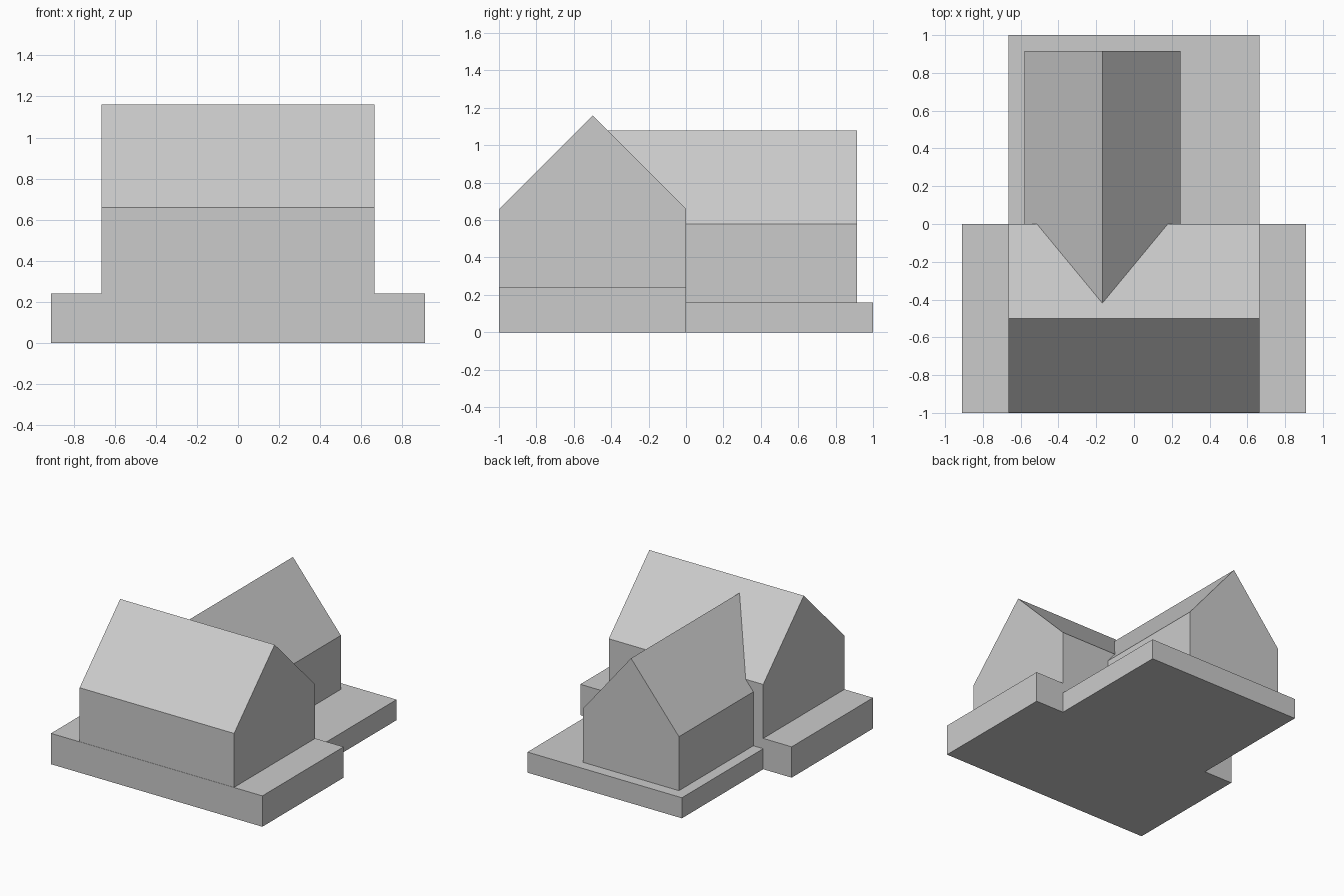
import bpy, bmesh
from mathutils import Vector

if "Cube" in bpy.data.objects:
    bpy.data.objects.remove(bpy.data.objects["Cube"])


def extrude_profile(name, points, sweep):
    """Closed solid from a planar profile swept along a vector."""
    bm = bmesh.new()
    face = bm.faces.new([bm.verts.new(p) for p in points])
    result = bmesh.ops.extrude_face_region(bm, geom=[face], use_keep_orig=True)
    moved = [g for g in result["geom"] if isinstance(g, bmesh.types.BMVert)]
    bmesh.ops.translate(bm, verts=moved, vec=Vector(sweep))
    bmesh.ops.recalc_face_normals(bm, faces=bm.faces)
    mesh = bpy.data.meshes.new(name)
    bm.to_mesh(mesh)
    bm.free()
    obj = bpy.data.objects.new(name, mesh)
    bpy.context.collection.objects.link(obj)
    return obj


def slab(name, half_x, y0, y1, height):
    corners = [(-half_x, y0, 0), (half_x, y0, 0), (half_x, y1, 0), (-half_x, y1, 0)]
    return extrude_profile(name, corners, (0, 0, height))


def gable(a, b, floor, eave, ridge):
    """House-shaped outline as (across, height) pairs."""
    return [(a, floor), (b, floor), (b, eave), ((a + b) / 2, ridge), (a, eave)]


# Stepped foundation
slab("front_foundation", 0.91, -1.0, 0.0, 0.24)
slab("rear_foundation", 0.665, 0.0, 1.0, 0.16)

# Main house, ridge running left to right
extrude_profile("main_house",
                [(-0.665, y, z) for y, z in gable(-0.998, 0.0, 0.24, 0.66, 1.16)],
                (1.33, 0, 0))

# Rear wing, ridge running back and dying into the main roof
extrude_profile("rear_wing",
                [(x, 0.915, z) for x, z in gable(-0.58, 0.245, 0.16, 0.58, 1.08)],
                (0, -1.365, 0))
